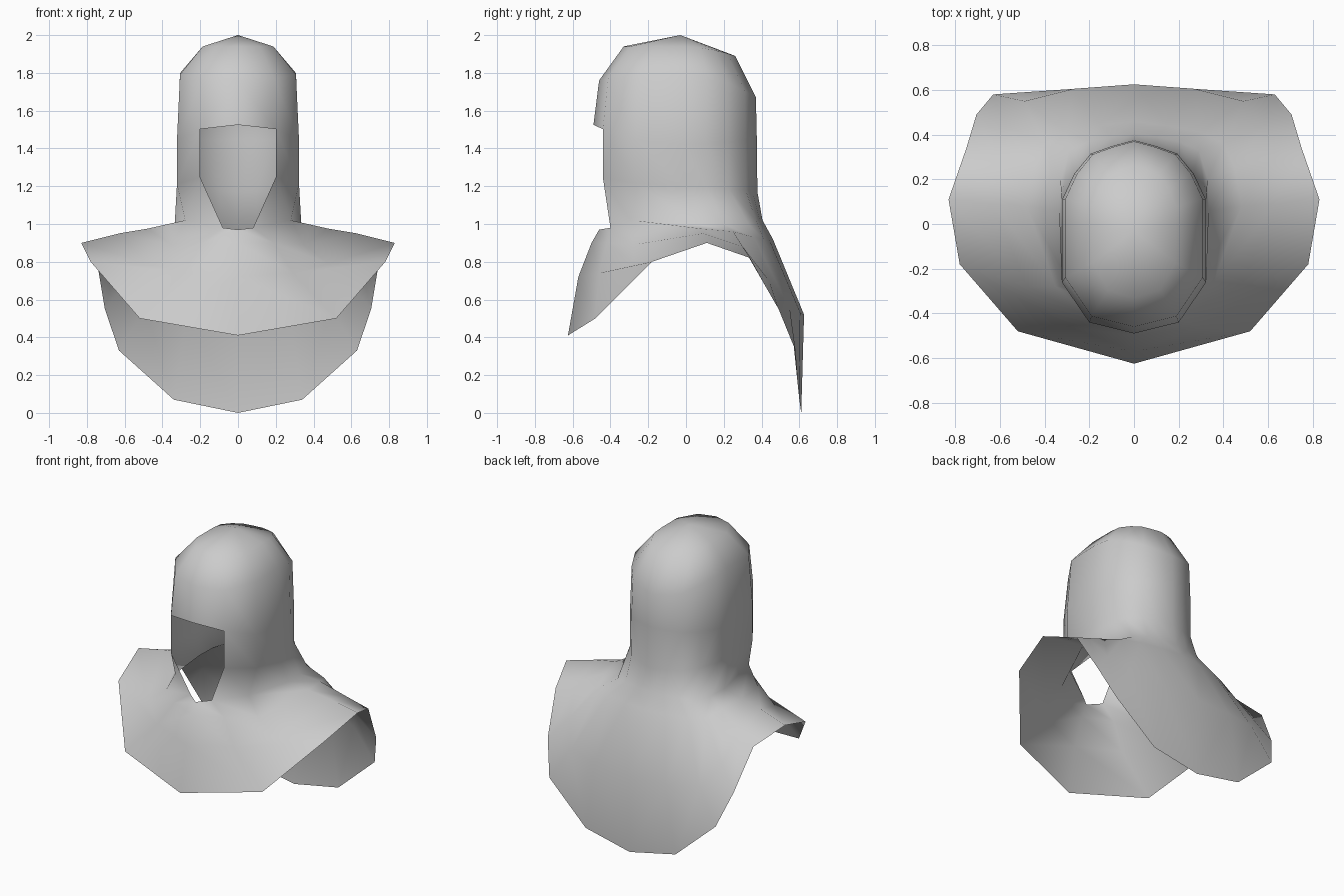
import bpy, bmesh

if "Cube" in bpy.data.objects:
    bpy.data.objects.remove(bpy.data.objects["Cube"])

# half plan of the head, front to back: (width, depth -1..1)
PLAN = [(0, -1), (.62, -.885), (1, -.47), (1, .1), (1, .38),
        (.83, .65), (.6, .86), (.3, .94), (0, 1)]


def head_ring(yf, zf, yb, zb, width, zs):
    """Half ring of the hood whose front, back and side heights differ."""
    ring = []
    for w, t in PLAN:
        y = (yf + yb) / 2 + t * (yb - yf) / 2
        z = zs + ((zf if t < 0 else zb) - zs) * t * t
        ring.append((w * width, y, z))
    return ring


# hood, top to bottom: crown, temple, brow, cheek
rings = [
    head_ring(-.33, 1.94, .26, 1.89, .187, 1.94),
    head_ring(-.46, 1.76, .37, 1.67, .307, 1.80),
    head_ring(-.49, 1.525, .375, 1.45, .323, 1.42),
    head_ring(-.49, 1.26, .378, 1.17, .323, 1.20),
]
# neck line
rings.append([(0, -.46, .97), (.08, -.40, .98), (.28, -.28, 1.02),
              (.335, .06, 1.0), (.33, .2, 1.0), (.29, .33, 1.0),
              (.2, .37, 1.02), (.1, .39, 1.02), (0, .405, 1.02)])
# upper cape, with a fold between chest and shoulder
rings.append([(0, -.5, .9), (.19, -.42, .9), (.35, -.28, .89),
              (.48, .08, .975), (.45, .25, .96), (.40, .36, .93),
              (.30, .41, .92), (.15, .44, .92), (0, .46, .92)])
# lower cape
rings.append([(0, -.57, .72), (.29, -.46, .74), (.48, -.28, .79),
              (.63, .09, .95), (.62, .3, .88), (.58, .44, .70),
              (.49, .55, .55), (.27, .605, .53), (0, .625, .52)])
# hem
rings.append([(0, -.625, .41), (.52, -.48, .50), (.78, -.18, .80),
              (.83, .11, .90), (.75, .34, .82), (.705, .49, .55),
              (.63, .58, .33), (.34, .60, .07), (0, .61, 0)])

bm = bmesh.new()
grid = [[bm.verts.new(p) for p in ring] for ring in rings]
apex = bm.verts.new((0, -.03, 2))
for c in range(len(PLAN) - 1):
    bm.faces.new((apex, grid[0][c], grid[0][c + 1]))
    for r in range(len(grid) - 1):
        if c == 0 and r in (2, 3):      # face opening
            continue
        bm.faces.new((grid[r][c], grid[r + 1][c],
                      grid[r + 1][c + 1], grid[r][c + 1]))
bmesh.ops.delete(bm, geom=[v for v in bm.verts if not v.link_faces],
                 context='VERTS')
for f in bm.faces:
    f.smooth = True

mesh = bpy.data.meshes.new("hooded_cape")
bm.to_mesh(mesh)
bm.free()
hood = bpy.data.objects.new("hooded_cape", mesh)
bpy.context.collection.objects.link(hood)

cloth = bpy.data.materials.new("light_grey_cloth")
cloth.diffuse_color = (.6, .6, .6, 1)
cloth.use_nodes = True
cloth.node_tree.nodes["Principled BSDF"].inputs["Base Color"].default_value = cloth.diffuse_color
mesh.materials.append(cloth)

mirror = hood.modifiers.new("mirror", 'MIRROR')
mirror.use_clip = True
mirror.merge_threshold = .001
